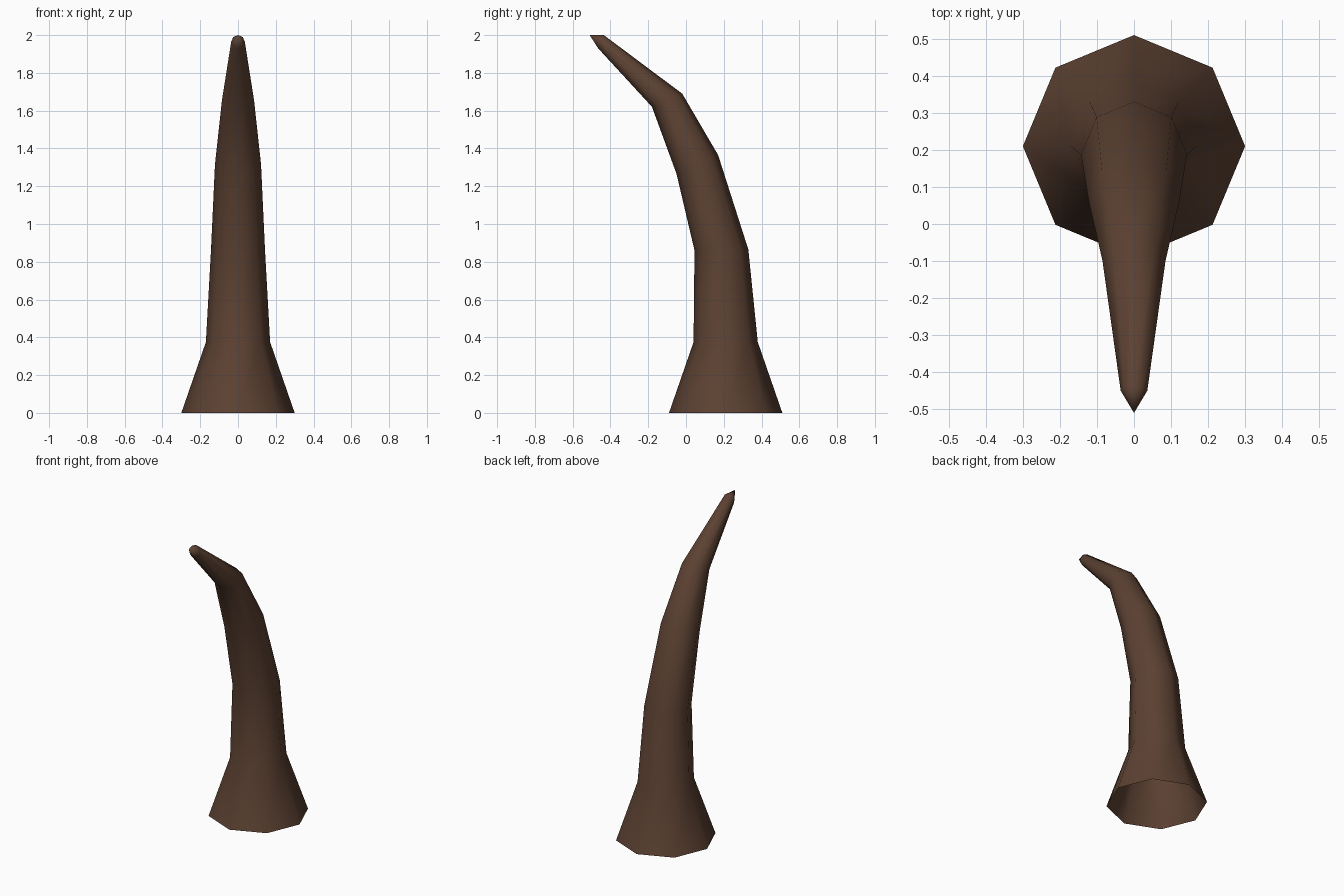
import bpy, bmesh, math
from mathutils import Vector

if "Cube" in bpy.data.objects:
    bpy.data.objects.remove(bpy.data.objects["Cube"])

# cross-sections: front (y, z), back (y, z), half width in x
RINGS = [
    ((-0.09, 0.00), (0.51, 0.00), 0.30),
    ((0.04, 0.375), (0.38, 0.375), 0.17),
    ((0.045, 0.86), (0.33, 0.865), 0.143),
    ((-0.05, 1.265), (0.17, 1.365), 0.122),
    ((-0.18, 1.62), (-0.02, 1.69), 0.085),
    ((-0.465, 1.93), (-0.435, 2.00), 0.036),
]
SIDES = 8

bm = bmesh.new()


def add_ring(front, back, half_width):
    f, b = Vector((0, *front)), Vector((0, *back))
    mid, half = (f + b) / 2, (b - f) / 2
    ring = []
    for i in range(SIDES):
        a = 2 * math.pi * i / SIDES
        ring.append(bm.verts.new(mid + half * math.sin(a)
                                 + Vector((half_width * math.cos(a), 0, 0))))
    return ring


# curved horn body, open at the base
rings = [add_ring(*r) for r in RINGS]
for lo, hi in zip(rings, rings[1:]):
    for i in range(SIDES):
        j = (i + 1) % SIDES
        bm.faces.new((lo[i], lo[j], hi[j], hi[i]))

# pointed tip
apex = bm.verts.new((0, -0.51, 2.0))
for i in range(SIDES):
    bm.faces.new((rings[-1][i], rings[-1][(i + 1) % SIDES], apex))

for face in bm.faces:
    face.smooth = True

mesh = bpy.data.meshes.new("horn")
bm.to_mesh(mesh)
bm.free()

brown = bpy.data.materials.new("dark brown")
brown.diffuse_color = (0.107, 0.053, 0.032, 1)
brown.use_nodes = True
brown.node_tree.nodes["Principled BSDF"].inputs["Base Color"].default_value = brown.diffuse_color
mesh.materials.append(brown)

horn = bpy.data.objects.new("horn", mesh)
bpy.context.collection.objects.link(horn)
